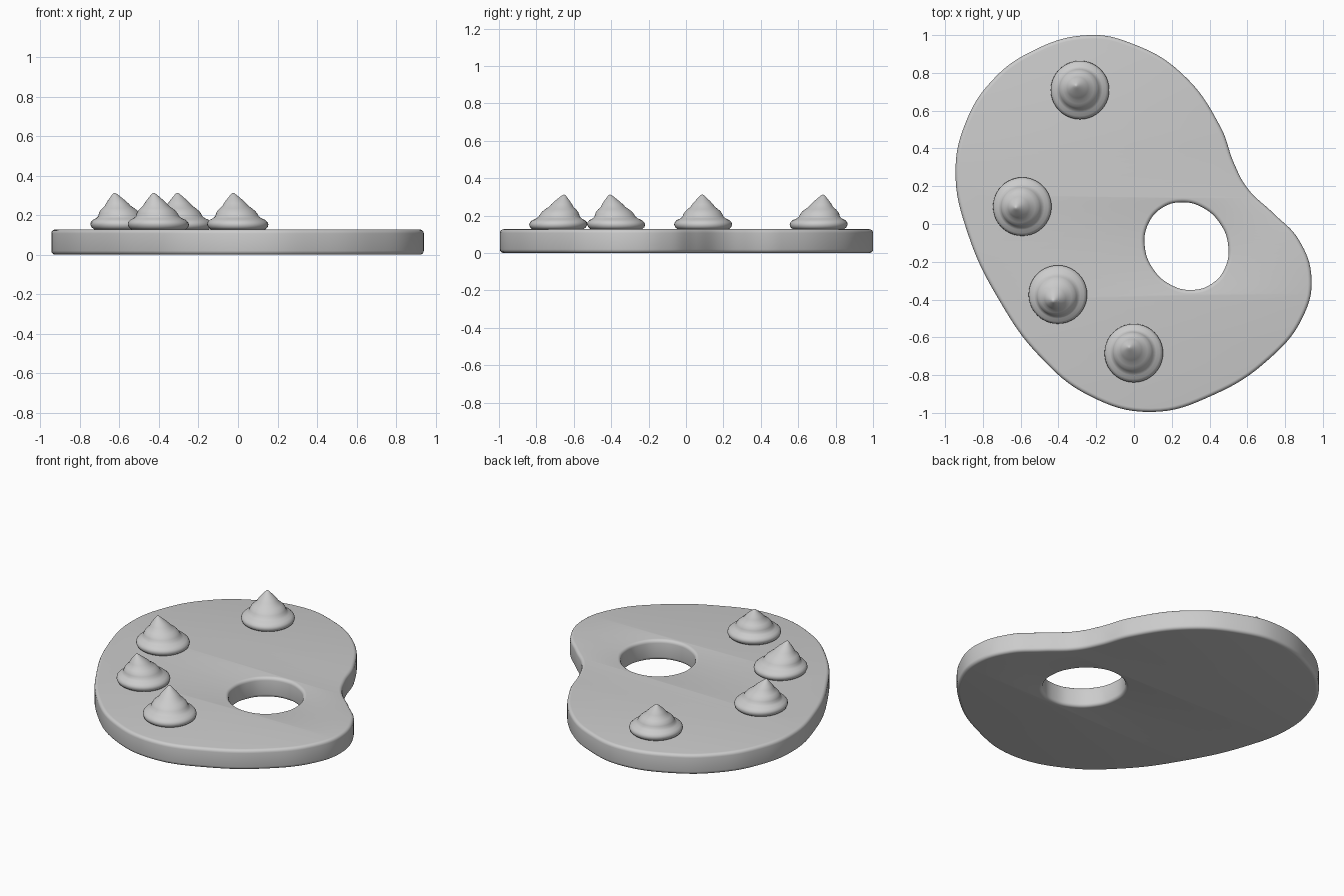
import bpy, bmesh, math

if "Cube" in bpy.data.objects:
    bpy.data.objects.remove(bpy.data.objects["Cube"])

outline = [(-0.24, 1.0), (-0.01, 0.955), (0.25, 0.80), (0.46, 0.51), (0.53, 0.32),
           (0.60, 0.19), (0.74, 0.055), (0.87, -0.08), (0.94, -0.29), (0.89, -0.50),
           (0.715, -0.715), (0.42, -0.905), (0.09, -0.995), (-0.235, -0.91),
           (-0.50, -0.70), (-0.71, -0.41), (-0.88, -0.05), (-0.945, 0.28),
           (-0.89, 0.54), (-0.76, 0.75), (-0.55, 0.91)]

# Tilted oval thumb hole
tilt = math.radians(-56)
hole = []
for i in range(12):
    a = math.tau * i / 12
    u, v = 0.24 * math.cos(a), 0.214 * math.sin(a)
    hole.append((0.278 + u * math.cos(tilt) - v * math.sin(tilt),
                 -0.117 + u * math.sin(tilt) + v * math.cos(tilt)))


def add_loop(curve, pts):
    s = curve.splines.new('BEZIER')
    s.bezier_points.add(len(pts) - 1)
    for bp, (x, y) in zip(s.bezier_points, pts):
        bp.co = (x, y, 0)
        bp.handle_left_type = bp.handle_right_type = 'AUTO'
    s.use_cyclic_u = True
    s.resolution_u = 8


def smooth(ob, angle):
    bpy.ops.object.select_all(action='DESELECT')
    ob.select_set(True)
    bpy.context.view_layer.objects.active = ob
    bpy.ops.object.shade_smooth_by_angle(angle=math.radians(angle))


# Board: filled outline with hole, rounded rims
R = 0.02
curve = bpy.data.curves.new("palette_board", 'CURVE')
curve.dimensions = '2D'
curve.fill_mode = 'BOTH'
curve.extrude = 0.0635 - R
curve.bevel_depth = R
curve.bevel_resolution = 3
curve.offset = -R
add_loop(curve, outline)
add_loop(curve, hole)
board = bpy.data.objects.new("palette_board", curve)
board.location.z = 0.0635
bpy.context.collection.objects.link(board)
bpy.context.view_layer.objects.active = board
board.select_set(True)
bpy.ops.object.convert(target='MESH')
board = bpy.context.object
bm = bmesh.new()
bm.from_mesh(board.data)
bmesh.ops.remove_doubles(bm, verts=bm.verts, dist=0.0005)
bmesh.ops.recalc_face_normals(bm, faces=bm.faces)
bm.to_mesh(board.data)
bm.free()
smooth(board, 40)

# Paint dollops: stepped profile (radius, height) revolved, leaning to a tip
profile = [(0.138, 0.0), (0.15, 0.01), (0.155, 0.024), (0.152, 0.036), (0.14, 0.048),
           (0.122, 0.056), (0.11, 0.066), (0.104, 0.08), (0.096, 0.093), (0.082, 0.106),
           (0.066, 0.118), (0.056, 0.132), (0.042, 0.148), (0.028, 0.162),
           (0.016, 0.174), (0.007, 0.182)]
SEG = 40


def dollop(name, x, y, dx, dy):
    bm = bmesh.new()
    rings = []
    for r, z in profile:
        t = (z / 0.185) ** 1.5
        rings.append([bm.verts.new((r * math.cos(math.tau * i / SEG) + dx * t,
                                    r * math.sin(math.tau * i / SEG) + dy * t, z))
                      for i in range(SEG)])
    tip = bm.verts.new((dx, dy, 0.185))
    bm.faces.new(rings[0][::-1])
    for i in range(SEG):
        j = (i + 1) % SEG
        for lo, hi in zip(rings, rings[1:]):
            bm.faces.new((lo[i], lo[j], hi[j], hi[i]))
        bm.faces.new((rings[-1][i], rings[-1][j], tip))
    me = bpy.data.meshes.new(name)
    bm.to_mesh(me)
    bm.free()
    ob = bpy.data.objects.new(name, me)
    ob.location = (x, y, 0.128)
    bpy.context.collection.objects.link(ob)
    smooth(ob, 60)


for n, spec in enumerate([(-0.285, 0.708, -0.022, 0.025), (-0.59, 0.092, -0.035, -0.005),
                          (-0.402, -0.372, -0.025, -0.035), (0.0, -0.685, -0.025, 0.033)], 1):
    dollop(f"paint_dollop_{n}", *spec)
